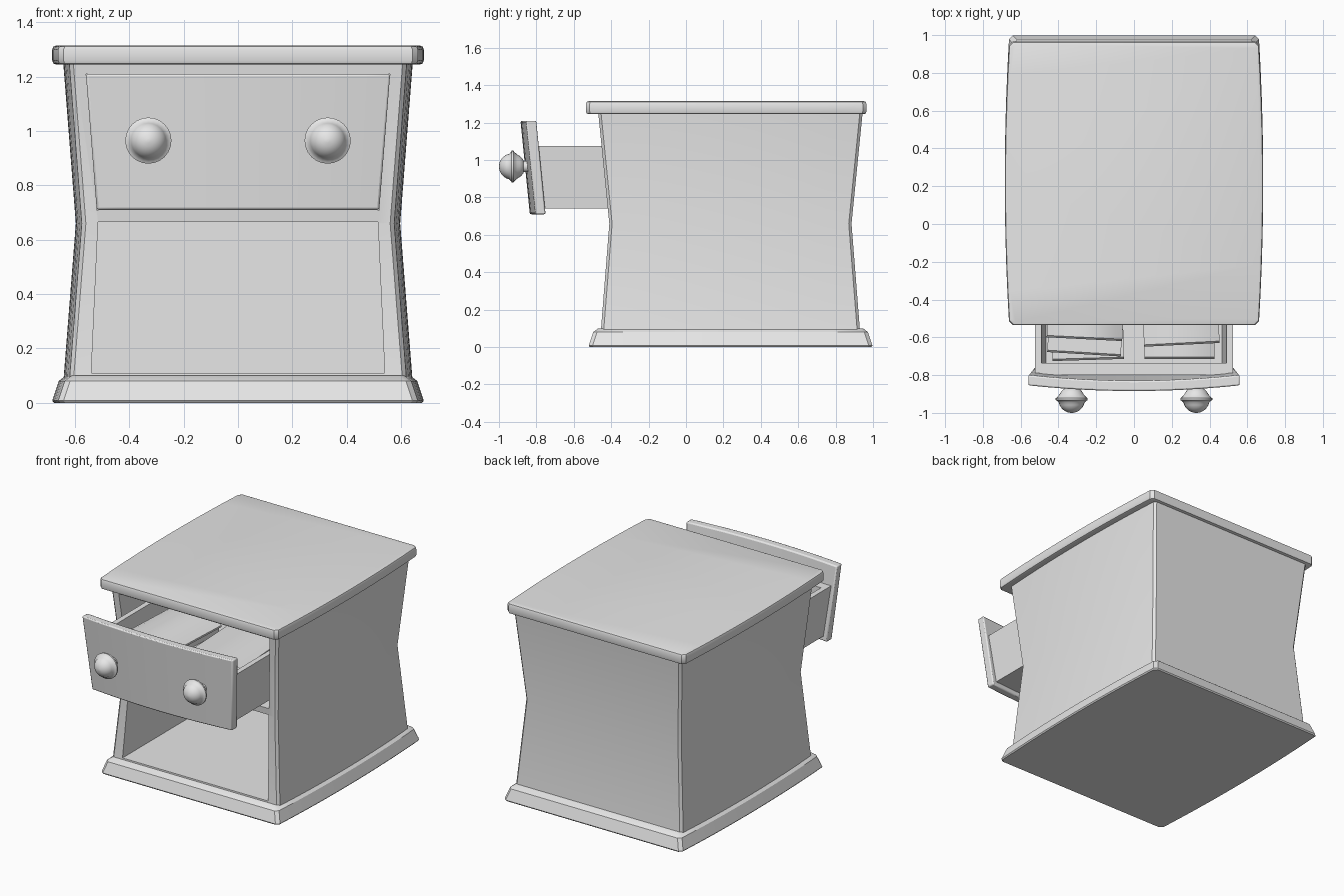
import bpy, bmesh, math

cube = bpy.data.objects.get("Cube")
if cube:
    bpy.data.objects.remove(cube, do_unlink=True)

grey = bpy.data.materials.new("plain_grey")
grey.use_nodes = True
grey.diffuse_color = (0.8, 0.8, 0.8, 1)
grey.node_tree.nodes["Principled BSDF"].inputs["Base Color"].default_value = (0.8, 0.8, 0.8, 1)


def loft(name, rings, bevel=0.0):
    """Skin a closed solid through matching rings of points."""
    bm = bmesh.new()
    loops = [[bm.verts.new(p) for p in ring] for ring in rings]
    n = len(loops[0])
    for a, b in zip(loops, loops[1:]):
        for i in range(n):
            j = (i + 1) % n
            bm.faces.new((a[i], a[j], b[j], b[i]))
    bm.faces.new(loops[0])
    bm.faces.new(loops[-1])
    bmesh.ops.recalc_face_normals(bm, faces=bm.faces)
    mesh = bpy.data.meshes.new(name)
    bm.to_mesh(mesh)
    bm.free()
    mesh.materials.append(grey)
    obj = bpy.data.objects.new(name, mesh)
    bpy.context.collection.objects.link(obj)
    if bevel:
        mod = obj.modifiers.new("bevel", "BEVEL")
        mod.width, mod.segments, mod.limit_method = bevel, 2, "ANGLE"
    return obj


def select(obj):
    bpy.ops.object.select_all(action="DESELECT")
    obj.select_set(True)
    bpy.context.view_layer.objects.active = obj


def smooth(obj):
    select(obj)
    bpy.ops.object.shade_smooth_by_angle(angle=math.radians(30))
    return obj


def plan(hx, y0, y1, z, bow=0.022, c=0.015, steps=10):
    """Plan outline with chamfered corners and gently bowed sides."""
    right = [(hx - c, y0)]
    for i in range(steps + 1):
        t = 2 * i / steps - 1
        y = (y0 + y1) / 2 + t * ((y1 - y0) / 2 - c)
        right.append((hx + bow * (1 - t * t), y))
    right.append((hx - c, y1))
    return [(x, y, z) for x, y in right] + [(-x, y, z) for x, y in reversed(right)]


def prism(name, section, y0, y1, bevel=0.0):
    """Extrude an (x, z) section along y."""
    return loft(name, [[(x, y, z) for x, z in section] for y in (y0, y1)], bevel)


def trapezoid(half_low, z_low, half_high, z_high):
    return [(-half_low, z_low), (half_low, z_low), (half_high, z_high), (-half_high, z_high)]


# Waisted cabinet body with two open compartments
body = loft("cabinet_body", [
    plan(0.62, -0.455, 0.93, 0.09),
    plan(0.575, -0.41, 0.885, 0.66),
    plan(0.622, -0.47, 0.945, 1.26)])
for section in (trapezoid(0.54, 0.11, 0.515, 0.665), trapezoid(0.52, 0.71, 0.56, 1.21)):
    cutter = prism("compartment_cutter", section, -0.8, 0.84)
    cutter.hide_render = True
    select(body)
    cut = body.modifiers.new("compartment", "BOOLEAN")
    cut.operation, cut.solver, cut.object = "DIFFERENCE", "EXACT", cutter
    bpy.ops.object.modifier_apply(modifier=cut.name)
    bpy.data.objects.remove(cutter, do_unlink=True)
smooth(body)

# Plinth and top board
smooth(loft("base_plinth", [
    plan(0.662 - i, -0.52 + i, 0.997 - i, z, c=0.02)
    for i, z in ((0.006, 0), (0, 0.008), (0.024, 0.08), (0.05, 0.1))]))
smooth(loft("top_board", [
    plan(0.662 - i, -0.535 + i, 0.965 - i, z, c=0.02)
    for i, z in ((0.015, 1.245), (0.004, 1.249), (0, 1.26),
                 (0, 1.3), (0.004, 1.311), (0.015, 1.315))]))

# Drawer front: leaning, bowed panel
panel = []
for i in range(13):
    t = i / 6 - 1
    bow = -0.03 * (1 - t * t)
    panel.append([(t * 0.52, -0.805 + bow, 0.71), (t * 0.56, -0.855 + bow, 1.21),
                  (t * 0.56, -0.8 + bow, 1.21), (t * 0.52, -0.75 + bow, 0.71)])
smooth(loft("drawer_front", panel, 0.008))

# Drawer box
for side, label in ((1, "left"), (-1, "right")):
    prism("drawer_side_" + label,
          [(side * x, z) for x, z in ((0.465, 0.74), (0.49, 0.74), (0.525, 1.075), (0.49, 1.075))],
          -0.79, 0.43)
prism("drawer_bottom", trapezoid(0.488, 0.742, 0.488, 0.765), -0.78, 0.425)
prism("drawer_inner_front", trapezoid(0.47, 0.745, 0.5, 1.073), -0.8, -0.735)
prism("drawer_back", trapezoid(0.47, 0.745, 0.5, 1.073), 0.4, 0.428)

# Knobs: ball with a raised band on a short stem
stem = [(0.03, -0.83), (0.03, -0.868)]
ball = [(0.07 * math.sin(a), -0.93 + 0.07 * math.cos(a))
        for a in (math.radians(d) for d in range(30, 180, 12))]
band = [(0.078, -0.918), (0.085, -0.922), (0.085, -0.932), (0.078, -0.936)]
near = [p for p in ball if p[1] > -0.915]
far = [p for p in ball if p[1] < -0.94]
profile = stem + near + band + far + [(0.004, -1.0)]
for x, label in ((0.33, "left"), (-0.33, "right")):
    smooth(loft("knob_" + label, [
        [(x + r * math.cos(k * math.tau / 24), y, 0.965 + r * math.sin(k * math.tau / 24))
         for k in range(24)] for r, y in profile]))


def book(name, x, front, z, w, d, h, turn=0.0, arch=0.0):
    """Book with its spine to the front; arch lifts the middle."""
    b = 0.012
    cover = [(0, 0.01), (0, h - 0.01), (0.01, h), (d, h), (d, h - b), (b, h - b),
             (b, b), (d, b), (d, 0), (0.01, 0)]
    pages = [(b, b), (b, h - b), (d - b, h - b), (d - b, b)]
    for part, section, half in (("cover", cover, w / 2), ("pages", pages, w / 2 - b)):
        rings = [[(half * t, y - d / 2, q + arch * (1 - t * t)) for y, q in section]
                 for t in (i / 5 - 1 for i in range(11))]
        obj = smooth(loft(name + "_" + part, rings))
        obj.location = (x, front + d / 2, z)
        obj.rotation_euler.z = turn


# Things kept in the drawer
book("lower_book", -0.25, -0.72, 0.766, 0.38, 0.52, 0.09, 0.03)
book("middle_book", -0.25, -0.69, 0.857, 0.39, 0.5, 0.08, -0.06)
book("upper_book", -0.25, -0.61, 0.938, 0.4, 0.5, 0.07, -0.05, 0.06)
book("thick_book", 0.24, -0.715, 0.766, 0.37, 0.4, 0.2, 0.0, 0.04)
book("wide_book", 0.24, -0.64, 1.007, 0.4, 0.55, 0.03, 0.05, 0.035)
